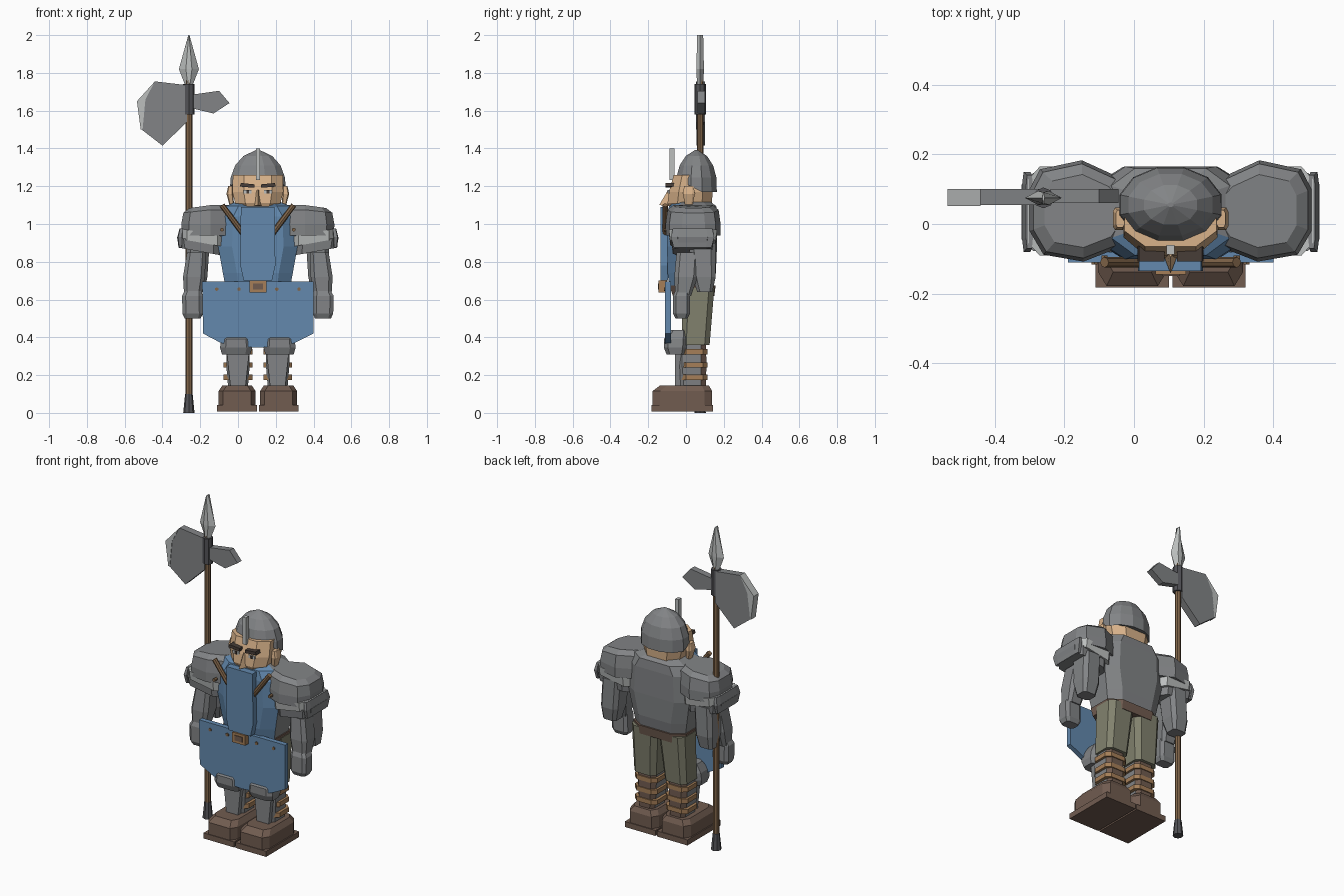
import bpy, bmesh, math
from mathutils import Vector, Matrix

CX = 0.105  # body centre line


def mat(name, r, g, b):
    m = bpy.data.materials.new(name)
    lin = [((c / 255 + 0.055) / 1.055) ** 2.4 for c in (r, g, b)]
    m.diffuse_color = (*lin, 1)
    return m


STEEL = mat("steel", 130, 132, 134)
PALE = mat("pale steel", 188, 191, 190)
DARK = mat("dark iron", 82, 82, 86)
BLUE = mat("blue cloth", 99, 137, 174)
BOOT = mat("boot brown", 113, 92, 80)
TAN = mat("tan leather", 166, 127, 88)
WOOD = mat("wood", 130, 102, 74)
SKIN = mat("skin", 216, 178, 138)
KHAKI = mat("khaki cloth", 130, 130, 110)
INK = mat("dark hair", 70, 60, 55)


def finish(name, bm, *mats, rule=None):
    bmesh.ops.recalc_face_normals(bm, faces=bm.faces)
    if rule:
        for f in bm.faces:
            f.material_index = rule(f)
    me = bpy.data.meshes.new(name)
    bm.to_mesh(me)
    bm.free()
    for m in mats:
        me.materials.append(m)
    ob = bpy.data.objects.new(name, me)
    bpy.context.collection.objects.link(ob)
    return ob


def loft(name, rings, *mats, rule=None):
    """Skin a stack of equal-length point rings and cap both ends."""
    bm = bmesh.new()
    vs = [[bm.verts.new(p) for p in r] for r in rings]
    n = len(vs[0])
    for a, b in zip(vs, vs[1:]):
        for i in range(n):
            j = (i + 1) % n
            bm.faces.new((a[i], a[j], b[j], b[i]))
    bm.faces.new(vs[0])
    bm.faces.new(vs[-1])
    return finish(name, bm, *mats, rule=rule)


def ring(x, y, z, rx, ry, c=0.35, tilt=0.0):
    """Chamfered rectangle; tilt raises points along x."""
    a, b = 1 - c, 1.0
    pts = [(b, -a), (b, a), (a, b), (-a, b), (-b, a), (-b, -a), (-a, -b), (a, -b)]
    return [(x + rx * u, y + ry * v, z + tilt * rx * u) for u, v in pts]


def stack(name, specs, *mats, rule=None):
    return loft(name, [ring(*s) for s in specs], *mats, rule=rule)


def plate(name, pts, y0, y1, *mats, rule=None):
    """Outline in x, z extruded along y."""
    return loft(name, [[(x, y, z) for x, z in pts] for y in (y0, y1)], *mats, rule=rule)


def box(name, x0, x1, y0, y1, z0, z1, m):
    return plate(name, [(x0, z0), (x1, z0), (x1, z1), (x0, z1)], y0, y1, m)


def rod(name, p, q, r0, r1, m, n=8):
    p, q = Vector(p), Vector(q)
    bm = bmesh.new()
    bmesh.ops.create_cone(bm, cap_ends=True, segments=n, radius1=r0, radius2=r1, depth=(q - p).length)
    rot = (q - p).to_track_quat('Z', 'Y').to_matrix().to_4x4()
    bm.transform(Matrix.Translation((p + q) / 2) @ rot)
    return finish(name, bm, m)


# Pole weapon
PX, PY = -0.26, 0.075
rod("pole_shaft", (PX, PY, 0.05), (PX, PY, 1.83), 0.018, 0.018, WOOD)
rod("pole_butt", (PX, PY, 0), (PX, PY, 0.10), 0.03, 0.02, DARK)
rod("pole_socket", (PX, PY, 1.58), (PX, PY, 1.74), 0.03, 0.03, DARK)
loft("spear_tip", [[(PX + w * u, PY + d * v, z) for u, v in ((1, 0), (0.3, 1), (-0.3, 1), (-1, 0), (-0.3, -1), (0.3, -1))]
                   for z, w, d in ((1.72, 0.014, 0.016), (1.82, 0.053, 0.02), (2.0, 0.003, 0.016))], PALE)
plate("axe_blade", [(-0.27, 1.735), (-0.44, 1.755), (-0.49, 1.66), (-0.51, 1.50), (-0.40, 1.415), (-0.27, 1.54)],
      0.055, 0.10, STEEL)
plate("axe_edge", [(-0.44, 1.755), (-0.535, 1.65), (-0.515, 1.50), (-0.505, 1.50), (-0.49, 1.66)],
      0.052, 0.10, PALE)
plate("back_spike", [(-0.24, 1.685), (-0.10, 1.705), (-0.045, 1.64), (-0.13, 1.585), (-0.24, 1.612)],
      0.06, 0.10, STEEL)

# Torso: blue cloth in front, steel behind
stack("torso", [(CX, 0.03, 0.66, 0.17, 0.115, 0.4), (CX, 0.03, 0.74, 0.185, 0.128, 0.4),
                (CX, 0.032, 0.88, 0.21, 0.132, 0.35), (CX, 0.032, 1.04, 0.20, 0.133, 0.35),
                (CX, 0.035, 1.095, 0.17, 0.125, 0.4), (CX, 0.035, 1.12, 0.11, 0.09, 0.4)],
      STEEL, BLUE, rule=lambda f: int(f.normal.y < -0.3 and f.calc_center_median().y < 0))
stack("waist_belt", [(CX, 0.04, 0.62, 0.175, 0.11, 0.4), (CX, 0.035, 0.675, 0.18, 0.122, 0.4)], BOOT)
plate("tabard_strip", [(0.015, 1.09), (0.193, 1.09), (0.198, 0.78), (0.18, 0.70), (0.03, 0.70), (0.012, 0.78)],
      -0.135, -0.095, BLUE)
plate("skirt_panel", [(-0.19, 0.695), (0.40, 0.695), (0.40, 0.42), (0.30, 0.37), (0.20, 0.352), (CX, 0.345),
                      (0.01, 0.352), (-0.09, 0.37), (-0.185, 0.42)], -0.11, -0.08, BLUE)

# Buckle: frame with dark centre
box("buckle_frame", 0.062, 0.15, -0.145, -0.10, 0.638, 0.70, TAN)
box("buckle_centre", 0.08, 0.132, -0.149, -0.14, 0.654, 0.686, BOOT)

# Head
stack("head", [(CX, 0.02, 1.07, 0.09, 0.10, 0.45), (CX, 0.02, 1.11, 0.12, 0.118, 0.45),
               (CX, 0.025, 1.17, 0.135, 0.115, 0.45), (CX, 0.035, 1.26, 0.132, 0.10, 0.45)], SKIN)
loft("nose", [[(CX - 0.024, -0.08, 1.095), (CX + 0.024, -0.08, 1.095), (CX, -0.142, 1.10)],
              [(CX - 0.01, -0.08, 1.18), (CX + 0.01, -0.08, 1.18), (CX, -0.095, 1.18)]], SKIN)

# Helmet: faceted dome, rim higher over the face
N = 12
dome = []
for k, (z, s) in enumerate([(1.17, 1.0), (1.245, 0.98), (1.31, 0.82), (1.36, 0.52), (1.392, 0.06)]):
    r = []
    for i in range(N):
        a = math.tau * (i + 0.5) / N
        y = 0.055 + 0.112 * s * math.sin(a)
        zz = 1.235 - 0.065 * min(1, max(0, (y + 0.03) / 0.1)) if k == 0 else z
        r.append((CX + 0.152 * s * math.cos(a), y, zz))
    dome.append(r)
loft("helmet", dome, STEEL)
box("helmet_crest", CX - 0.011, CX + 0.011, -0.088, -0.06, 1.232, 1.40, PALE)

# Mirrored parts
for s, side in ((-1, "left"), (1, "right")):
    def X(d):
        return CX + s * d

    # Face details and ears
    plate("brow_" + side, [(X(0.018), 1.192), (X(0.095), 1.198), (X(0.09), 1.217), (X(0.018), 1.21)],
          -0.108, -0.06, INK)
    box("eye_" + side, X(0.033), X(0.076), -0.095, -0.07, 1.162, 1.18, PALE)
    box("pupil_" + side, X(0.046), X(0.061), -0.099, -0.09, 1.162, 1.18, INK)
    stack("ear_" + side, [(X(0.138), 0.015, 1.10, 0.012, 0.02), (X(0.148), 0.015, 1.16, 0.018, 0.032),
                          (X(0.145), 0.015, 1.20, 0.012, 0.025)], SKIN)

    # Straps and rivets
    rod("strap_" + side, (X(0.19), -0.11, 1.10), (X(0.075), -0.11, 0.945), 0.015, 0.015, WOOD)
    for k, (d, z) in enumerate(((0.10, 0.655), (0.218, 0.655), (0.19, 0.97))):
        rod(f"rivet_{side}_{k}", (X(d), -0.116, z), (X(d), -0.09, z), 0.01, 0.01, WOOD, 6)

    # Shoulder armour: domed cap over two flared bands
    plan = [(0.11, 0.09), (0.15, 0.135), (0.255, 0.183), (0.375, 0.157), (0.405, 0.10),
            (0.405, -0.02), (0.365, -0.088), (0.25, -0.108), (0.14, -0.065), (0.11, -0.02)]

    def cap(z, k, drop=0.0):
        return [(X(0.25 + (d - 0.25) * k), 0.037 + (y - 0.037) * k, z - drop * max(0, d - 0.25))
                for d, y in plan]
    loft("shoulder_cap_" + side, [cap(0.94, 0.99), cap(1.0, 1.0), cap(1.075, 0.93, 0.1), cap(1.10, 0.72, 0.1)], STEEL)
    t = s * 0.18
    stack("shoulder_trim_" + side, [(X(0.295), 0.037, 0.90, 0.115, 0.12, 0.3, t),
                                    (X(0.295), 0.037, 0.955, 0.115, 0.128, 0.3, t)], PALE)
    stack("shoulder_band_" + side, [(X(0.31), 0.035, 0.855, 0.108, 0.105, 0.3, t),
                                    (X(0.315), 0.035, 0.91, 0.113, 0.112, 0.3, t)], STEEL)
    stack("shoulder_edge_" + side, [(X(0.41), 0.035, 0.875, 0.010, 0.10, 0.3),
                                    (X(0.412), 0.035, 0.93, 0.014, 0.115, 0.3),
                                    (X(0.405), 0.035, 0.975, 0.010, 0.105, 0.3)], STEEL)

    # Arm and gauntlet
    stack("upper_arm_" + side, [(X(0.33), 0.10, 0.64, 0.045, 0.04), (X(0.325), 0.095, 0.72, 0.058, 0.062),
                                (X(0.315), 0.085, 0.90, 0.06, 0.07)], STEEL)
    stack("forearm_" + side, [(X(0.345), -0.015, 0.62, 0.045, 0.042), (X(0.338), 0.0, 0.72, 0.058, 0.062),
                              (X(0.325), 0.01, 0.85, 0.05, 0.06)], STEEL)
    stack("gauntlet_" + side, [(X(0.345), -0.024, 0.50, 0.042, 0.032), (X(0.345), -0.024, 0.525, 0.054, 0.044),
                               (X(0.347), -0.024, 0.62, 0.054, 0.044), (X(0.34), -0.018, 0.655, 0.042, 0.036)], STEEL)

    # Leg, greave, wraps and knee guard
    stack("trouser_" + side, [(X(0.105), 0.05, 0.36, 0.075, 0.075), (X(0.092), 0.068, 0.66, 0.09, 0.082)], KHAKI)
    stack("shin_" + side, [(X(0.105), 0.035, 0.13, 0.052, 0.07), (X(0.105), 0.03, 0.25, 0.062, 0.078),
                           (X(0.105), 0.03, 0.37, 0.062, 0.076)], STEEL, BOOT,
          rule=lambda f: int(f.calc_center_median().y > 0.05))
    for k, z in enumerate((0.175, 0.24, 0.31)):
        stack(f"leg_wrap_{side}_{k}", [(X(0.105), 0.045, z, 0.076, 0.068), (X(0.105), 0.045, z + 0.028, 0.076, 0.068)], TAN)
    plate("greave_" + side, [(X(0.065), 0.14), (X(0.145), 0.14), (X(0.165), 0.33), (X(0.045), 0.33)], -0.058, 0.0, STEEL)
    stack("knee_guard_" + side, [(X(0.115), -0.055, 0.31, 0.075, 0.048), (X(0.115), -0.057, 0.345, 0.085, 0.06),
                                 (X(0.115), -0.055, 0.39, 0.08, 0.062), (X(0.115), -0.04, 0.44, 0.055, 0.04)], STEEL)

    # Boot with flat sole
    box("boot_sole_" + side, X(0.005), X(0.215), -0.182, 0.143, 0.008, 0.042, BOOT)
    stack("boot_" + side, [(X(0.11), -0.02, 0.04, 0.098, 0.158, 0.25), (X(0.11), -0.02, 0.115, 0.098, 0.158, 0.25),
                           (X(0.11), -0.008, 0.145, 0.078, 0.13, 0.3)], BOOT)
